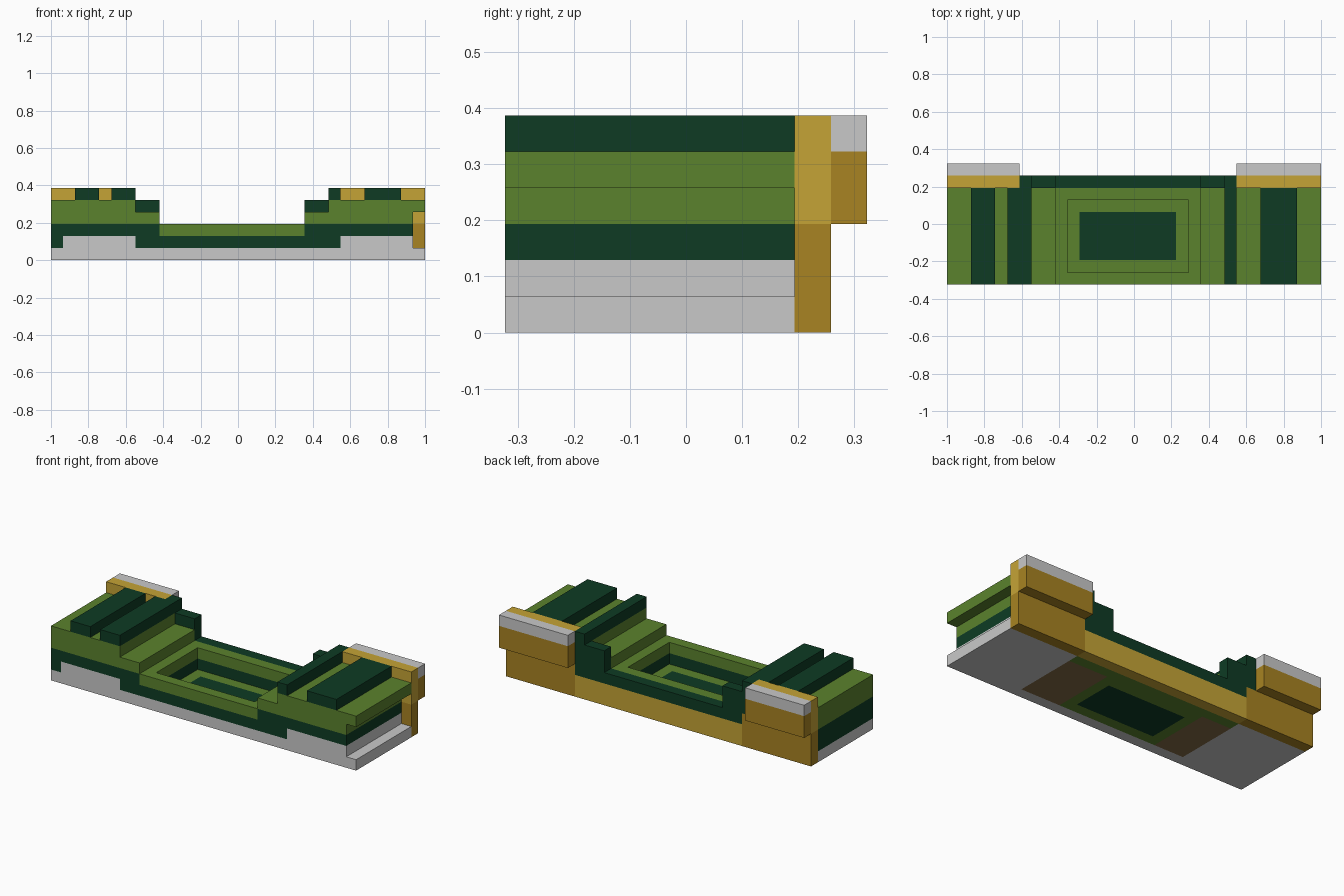
import bpy, bmesh, math
from mathutils import Vector

if "Cube" in bpy.data.objects:
    bpy.data.objects.remove(bpy.data.objects["Cube"])

U = 2 / 31                      # one block of the grid
NX, NY = 31, 10                 # grid size in blocks


def srgb(r, g, b):
    f = lambda c: c / 12.92 if c <= 0.04045 else ((c + 0.055) / 1.055) ** 2.4
    return tuple(f(v / 255) for v in (r, g, b)) + (1.0,)


def material(name, *rgb):
    m = bpy.data.materials.new(name)
    m.diffuse_color = srgb(*rgb)
    m.use_nodes = True
    m.node_tree.nodes["Principled BSDF"].inputs["Base Color"].default_value = m.diffuse_color
    return m


GREY = material("light grey", 201, 201, 201)
DARK = material("dark green", 14, 59, 36)
GREEN = material("leaf green", 91, 130, 45)
GOLD = material("light gold", 197, 164, 54)
OCHRE = material("dark gold", 168, 131, 34)
BROWN = material("brown", 130, 106, 70)

parts = []
filled = set()


def part(name, mat, *boxes):
    """Register a part made of boxes (x0, x1, y0, y1, z0, z1) in block units."""
    cells = set()
    for x0, x1, y0, y1, z0, z1 in boxes:
        cells |= {(x, y, z) for x in range(x0, x1) for y in range(y0, y1) for z in range(z0, z1)}
    cells -= filled
    filled.update(cells)
    parts.append((name, mat, cells))


def frame(x0, x1, y0, y1, z0, z1, hx0, hx1, hy0, hy1):
    """Four boxes forming a rectangular ring around a hole."""
    return [(x0, x1, y0, hy0, z0, z1), (x0, x1, hy1, y1, z0, z1),
            (x0, hx0, hy0, hy1, z0, z1), (hx1, x1, hy0, hy1, z0, z1)]


def build(name, mat, cells):
    """Make the outer skin of a part, leaving out faces hidden by neighbours."""
    bm = bmesh.new()
    for c in cells:
        for axis in range(3):
            for s in (-1, 1):
                d = [0, 0, 0]
                d[axis] = s
                if (c[0] + d[0], c[1] + d[1], c[2] + d[2]) in filled:
                    continue
                a, b = (axis + 1) % 3, (axis + 2) % 3
                ring = [(0, 0), (1, 0), (1, 1), (0, 1)][::s]
                verts = []
                for p, q in ring:
                    v = Vector(c)
                    v[axis] += s > 0
                    v[a] += p
                    v[b] += q
                    verts.append(bm.verts.new(((v.x - NX / 2) * U, (v.y - NY / 2) * U, v.z * U)))
                bm.faces.new(verts)
    bmesh.ops.remove_doubles(bm, verts=bm.verts, dist=1e-4)
    bmesh.ops.dissolve_limit(bm, angle_limit=math.radians(1), verts=bm.verts, edges=bm.edges)
    me = bpy.data.meshes.new(name)
    bm.to_mesh(me)
    bm.free()
    me.materials.append(mat)
    bpy.context.collection.objects.link(bpy.data.objects.new(name, me))


# Floor of the basin and the coloured patches under it
part("basin_floor_centre", DARK, (11, 19, 2, 6, 0, 1))
part("basin_floor_rim", GREEN, (10, 20, 1, 7, 0, 1), (7, 24, 7, 8, 0, 1))
part("underside_patches", BROWN, (7, 10, 1, 7, 0, 1), (20, 24, 1, 7, 0, 1))

# Grey base with a raised foot at each end
part("base", GREY, (0, 31, 0, 8, 0, 1))
part("base_feet", GREY, (1, 7, 0, 8, 1, 2), (24, 30, 0, 8, 1, 2))

# Dark lower body around the basin
part("lower_body", DARK, (0, 1, 0, 8, 1, 2), *frame(7, 24, 0, 8, 1, 2, 10, 20, 1, 7),
     (0, 9, 0, 8, 2, 3), (21, 30, 0, 8, 2, 3))

# Green basin rim and the stepped end blocks
part("basin_rim", GREEN, *frame(9, 21, 0, 8, 2, 3, 10, 20, 1, 7))
part("left_end_block", GREEN, (0, 9, 0, 8, 3, 4), (0, 7, 0, 8, 4, 5))
part("right_end_block", GREEN, (21, 30, 0, 8, 3, 4), (23, 31, 0, 8, 4, 5))

# Dark slats on top of the end blocks
for i, (x0, x1) in enumerate(((2, 4), (5, 7), (23, 24), (26, 29))):
    part(f"top_slat_{i + 1}", DARK, (x0, x1, 0, 8, 5, 6))

# Back wall: gold panels, dark stepped coping
part("back_panel_middle", GOLD, (7, 24, 8, 9, 0, 2))
part("back_panel_ends", OCHRE, (0, 7, 8, 9, 0, 3), (24, 31, 8, 9, 0, 3))
part("back_coping", DARK, (7, 24, 8, 9, 2, 3), (7, 9, 8, 9, 3, 5), (21, 24, 8, 9, 3, 5),
     (6, 7, 8, 9, 3, 6), (23, 24, 8, 9, 5, 6))
part("back_uprights", GOLD, (0, 6, 8, 9, 3, 6), (24, 31, 8, 9, 3, 6))

# Overhanging back plates with grey caps
for side, x0, x1 in (("left", 0, 6), ("right", 24, 31)):
    part(f"{side}_back_plate", OCHRE, (x0, x1, 9, 10, 3, 5))
    part(f"{side}_back_cap", GREY, (x0, x1, 9, 10, 5, 6))

for p in parts:
    build(*p)
